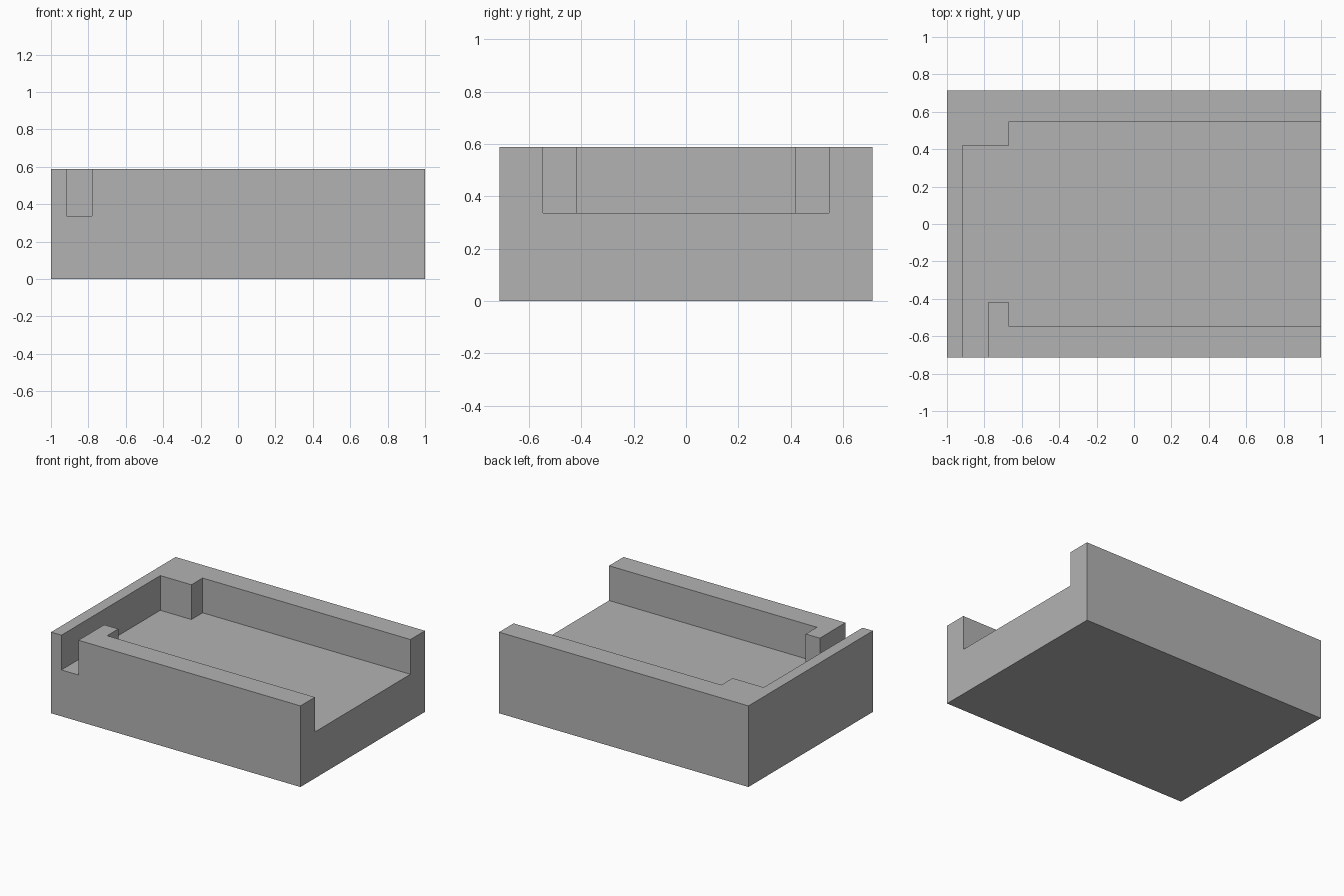
import bpy
import bmesh

cube = bpy.data.objects.get("Cube")
if cube:
    bpy.data.objects.remove(cube, do_unlink=True)

HALF_X, HALF_Y = 1.0, 0.713
FLOOR, TOP = 0.336, 0.588
OVERSHOOT = 0.3

grey = bpy.data.materials.new("plain grey")
grey.use_nodes = True
colour = (0.45, 0.45, 0.45, 1)
grey.diffuse_color = colour
grey.node_tree.nodes["Principled BSDF"].inputs["Base Color"].default_value = colour


def prism(name, outline, z0, z1):
    """Extrude a flat outline from z0 up to z1."""
    bm = bmesh.new()
    base = bm.faces.new([bm.verts.new((x, y, z0)) for x, y in outline])
    ext = bmesh.ops.extrude_face_region(bm, geom=[base], use_keep_orig=True)
    top = [v for v in ext["geom"] if isinstance(v, bmesh.types.BMVert)]
    bmesh.ops.translate(bm, verts=top, vec=(0, 0, z1 - z0))
    bmesh.ops.recalc_face_normals(bm, faces=bm.faces)
    mesh = bpy.data.meshes.new(name)
    bm.to_mesh(mesh)
    bm.free()
    mesh.materials.append(grey)
    obj = bpy.data.objects.new(name, mesh)
    bpy.context.collection.objects.link(obj)
    return obj


# Solid block
tray = prism("tray", [(-HALF_X, -HALF_Y), (HALF_X, -HALF_Y),
                      (HALF_X, HALF_Y), (-HALF_X, HALF_Y)], 0, TOP)

# Pocket open at the +x end, with corner steps and a slot through the front wall
end_x, front_y = HALF_X + OVERSHOOT, -HALF_Y - OVERSHOOT
wall_x, slot_x, step_x = -0.917, -0.78, -0.667
step_y, side_y = 0.419, 0.547
pocket = prism("pocket_cutter", [
    (wall_x, front_y), (slot_x, front_y), (slot_x, -step_y), (step_x, -step_y),
    (step_x, -side_y), (end_x, -side_y), (end_x, side_y), (step_x, side_y),
    (step_x, step_y), (wall_x, step_y)], FLOOR, TOP + OVERSHOOT)
pocket.hide_render = True
pocket.hide_set(True)

cut = tray.modifiers.new("pocket", 'BOOLEAN')
cut.operation = 'DIFFERENCE'
cut.solver = 'EXACT'
cut.object = pocket
